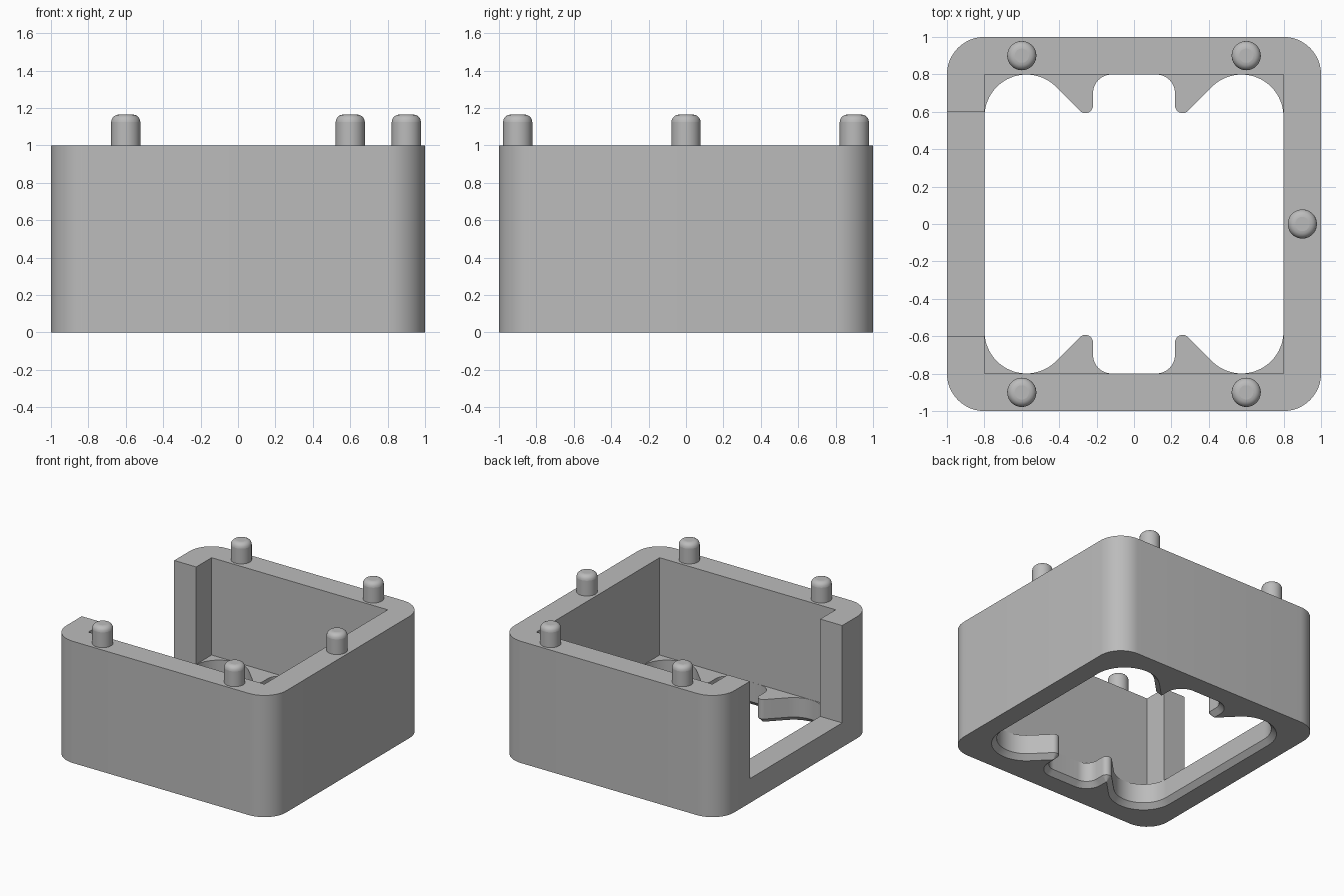
import bpy, bmesh
from math import sin, cos, radians

cube = bpy.data.objects.get("Cube")
if cube:
    bpy.data.objects.remove(cube, do_unlink=True)

grey = bpy.data.materials.new("plain grey")
grey.use_nodes = True
COLOUR = (0.5, 0.5, 0.5, 1)
grey.diffuse_color = COLOUR
grey.node_tree.nodes["Principled BSDF"].inputs["Base Color"].default_value = COLOUR

FLOOR, TOP, WALL, GAP = 0.2, 1.0, 0.8, 0.6


def arc(cx, cy, r, start, end, steps=12):
    angles = [radians(start + (end - start) * i / steps) for i in range(steps + 1)]
    return [(cx + r * cos(a), cy + r * sin(a)) for a in angles]


def opening(grow):
    """Lobed floor opening, widened evenly by grow."""
    quarter = arc(0.575, 0.575, 0.225 + grow, 0, 135, 24)
    quarter += arc(0.26, 0.634, 0.04 - grow, -45, -180)
    quarter += arc(0.12, 0.7, 0.1 + grow, 0, 90)
    half = quarter + [(-x, y) for x, y in reversed(quarter)]
    return half + [(-x, -y) for x, y in half]


def loop(bm, points, z):
    return [bm.verts.new((x, y, z)) for x, y in points]


def skin(bm, a, b):
    for i in range(len(a)):
        j = (i + 1) % len(a)
        bm.faces.new((a[i], a[j], b[j], b[i]))


def cap(bm, *loops):
    """Fill a flat region, with any inner loop left as a hole."""
    edges = []
    for verts in loops:
        for i, v in enumerate(verts):
            pair = (verts[i - 1], v)
            edges.append(bm.edges.get(pair) or bm.edges.new(pair))
    bmesh.ops.triangle_fill(bm, edges=edges, use_beauty=True)


def finish(obj):
    obj.data.materials.append(grey)
    bpy.ops.object.select_all(action="DESELECT")
    obj.select_set(True)
    bpy.context.view_layer.objects.active = obj
    bpy.ops.object.shade_smooth_by_angle(angle=radians(32))


# Plan outlines: rounded outside, square pocket, gap in one side
outer = [(-1, GAP)]
for cx, cy, a in ((-1, 1, 180), (1, 1, 90), (1, -1, 0), (-1, -1, -90)):
    outer += arc(cx * WALL, cy * WALL, 0.2, a, a - 90)
outer.append((-1, -GAP))
inner = [(-WALL, -GAP), (-WALL, -WALL), (WALL, -WALL),
         (WALL, WALL), (-WALL, WALL), (-WALL, GAP)]

# Housing: floor with chamfered opening, and the walls around it
bm = bmesh.new()
base = loop(bm, outer, 0)
skin(bm, base, loop(bm, outer, FLOOR))
rim = loop(bm, opening(0.038), 0)
lip = loop(bm, opening(-0.001), 0.04)
edge = loop(bm, opening(-0.001), FLOOR)
skin(bm, rim, lip)
skin(bm, lip, edge)
cap(bm, base, rim)
cap(bm, loop(bm, inner + [outer[0], outer[-1]], FLOOR), edge)
wall_top = loop(bm, outer + inner, TOP)
skin(bm, loop(bm, outer + inner, FLOOR), wall_top)
cap(bm, wall_top)
bmesh.ops.remove_doubles(bm, verts=bm.verts, dist=0.00005)
bmesh.ops.recalc_face_normals(bm, faces=bm.faces)
mesh = bpy.data.meshes.new("housing")
bm.to_mesh(mesh)
bm.free()
housing = bpy.data.objects.new("housing", mesh)
bpy.context.collection.objects.link(housing)
finish(housing)

# Locating pins with rounded tops, sunk into the rim
for x, y in ((-0.6, -0.9), (0.6, -0.9), (-0.6, 0.9), (0.6, 0.9), (0.9, 0)):
    bpy.ops.mesh.primitive_cylinder_add(vertices=40, radius=0.078, depth=0.265,
                                        location=(x, y, 1.0325))
    pin = bpy.context.object
    pin.name = "locating_pin"
    bevel = pin.modifiers.new("rounded top", "BEVEL")
    bevel.width = 0.04
    bevel.segments = 5
    bevel.limit_method = "ANGLE"
    bevel.angle_limit = radians(40)
    finish(pin)
